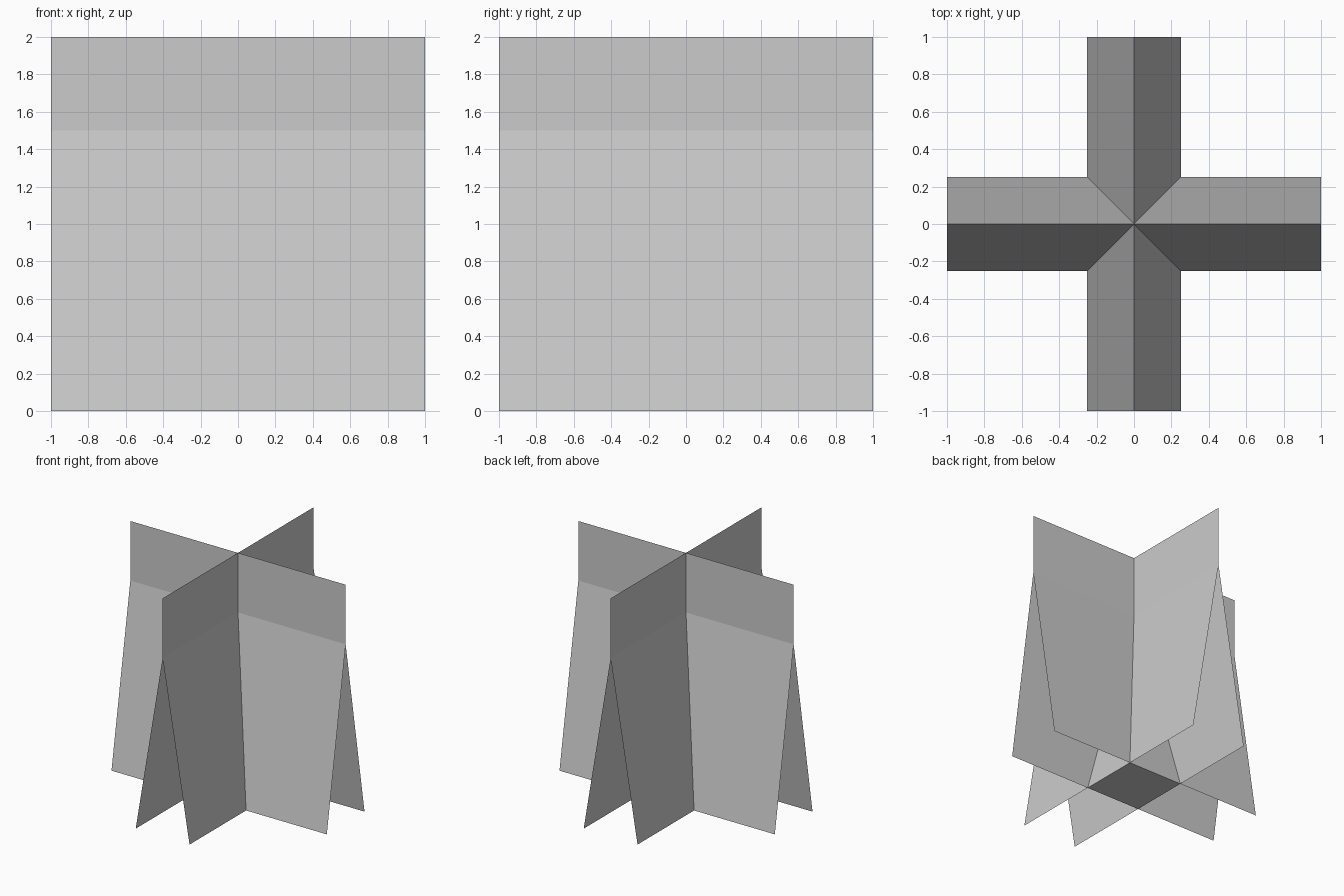
import bpy, math

if "Cube" in bpy.data.objects:
    bpy.data.objects.remove(bpy.data.objects["Cube"])

HALF, SPREAD, SPLIT, TOP = 1.0, 0.25, 1.5, 2.0


def sheet(name, profile, angle):
    """Sweep a (y, z) profile along x as a thin open sheet, then turn it about z."""
    verts = [(x, y, z) for y, z in profile for x in (-HALF, HALF)]
    faces = [(2 * i, 2 * i + 1, 2 * i + 3, 2 * i + 2) for i in range(len(profile) - 1)]
    mesh = bpy.data.meshes.new(name)
    mesh.from_pydata(verts, [], faces)
    obj = bpy.data.objects.new(name, mesh)
    obj.rotation_euler.z = angle
    bpy.context.collection.objects.link(obj)


# Two crossing blades: an upright upper panel that forks into two sloping skirts
for label, angle in (("wide", 0), ("deep", math.pi / 2)):
    sheet(label + "_upper_panel", [(0, SPLIT), (0, TOP)], angle)
    sheet(label + "_skirt_a", [(-SPREAD, 0), (0, SPLIT)], angle)
    sheet(label + "_skirt_b", [(0, SPLIT), (SPREAD, 0)], angle)

# Square floor closing the centre between the skirts, facing down
bpy.ops.mesh.primitive_plane_add(size=2 * SPREAD, rotation=(math.pi, 0, 0))
bpy.context.object.name = "centre_floor"
